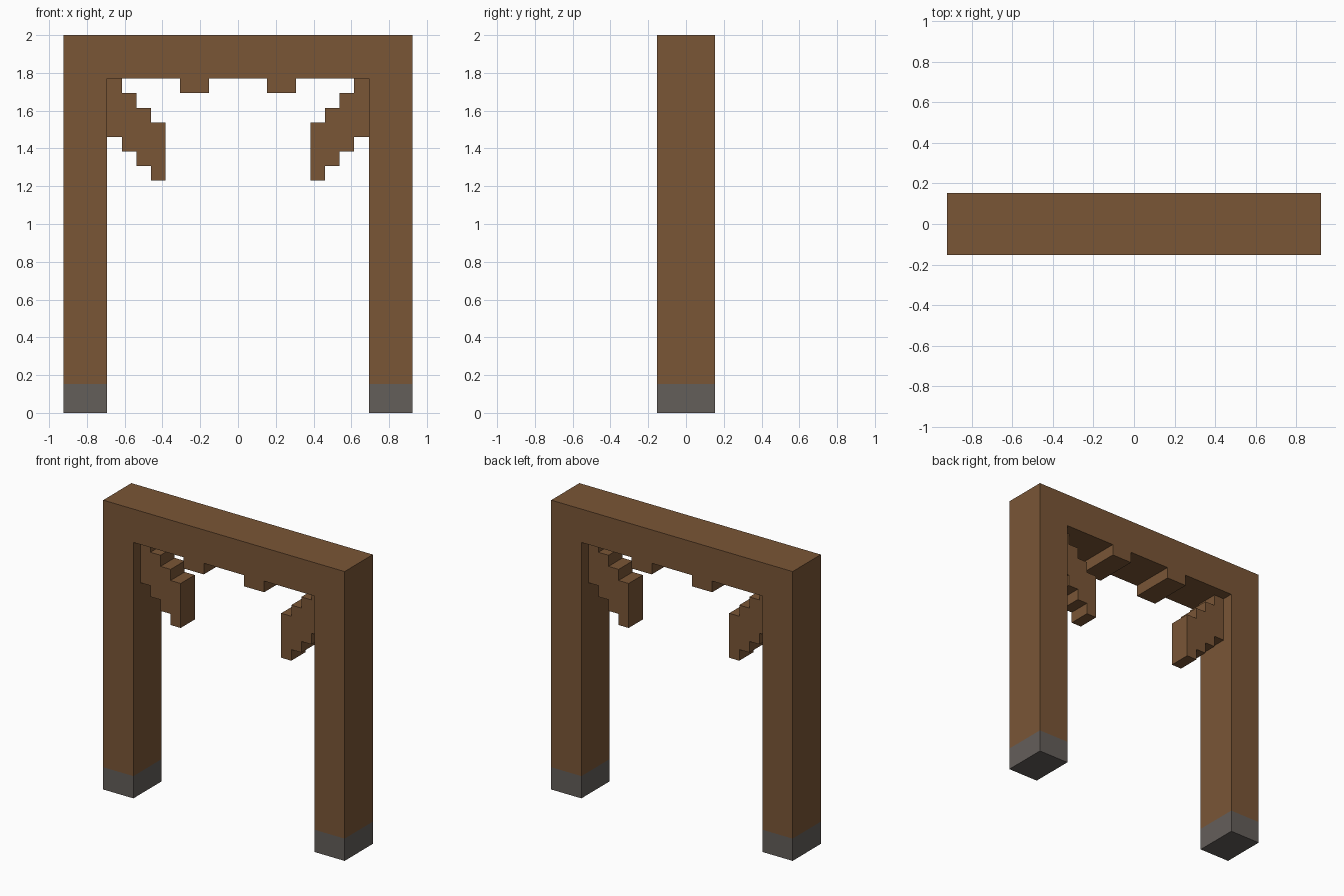
import bpy
import bmesh

U = 1 / 13  # block unit

cube = bpy.data.objects.get("Cube")
if cube:
    bpy.data.objects.remove(cube, do_unlink=True)


def material(name, rgb):
    mat = bpy.data.materials.new(name)
    mat.use_nodes = True
    colour = (*rgb, 1)
    mat.diffuse_color = colour
    bsdf = mat.node_tree.nodes["Principled BSDF"]
    bsdf.inputs["Base Color"].default_value = colour
    bsdf.inputs["Roughness"].default_value = 0.9
    return mat


wood = material("brown wood", (0.195, 0.093, 0.037))
stone = material("grey stone", (0.127, 0.112, 0.102))


def extrude_outline(name, outline, half_depth, mat):
    """Extrude an x-z outline, in block units, evenly along y."""
    bm = bmesh.new()
    face = bm.faces.new([bm.verts.new((x * U, -half_depth * U, z * U)) for x, z in outline])
    moved = bmesh.ops.extrude_face_region(bm, geom=[face])["geom"]
    verts = [g for g in moved if isinstance(g, bmesh.types.BMVert)]
    bmesh.ops.translate(bm, verts=verts, vec=(0, 2 * half_depth * U, 0))
    bmesh.ops.recalc_face_normals(bm, faces=bm.faces)
    mesh = bpy.data.meshes.new(name)
    bm.to_mesh(mesh)
    bm.free()
    mesh.materials.append(mat)
    obj = bpy.data.objects.new(name, mesh)
    bpy.context.collection.objects.link(obj)
    return obj


def mirrored(outline, side):
    return [(side * x, z) for x, z in outline]


# Gate frame: two posts, lintel and the two notched teeth beneath it
half = [(12, 26), (12, 2), (9, 2), (9, 23), (4, 23), (4, 22), (2, 22), (2, 23)]
extrude_outline("gate_frame", half + mirrored(half[::-1], -1), 2, wood)

# Stepped bracket outline: upper stairs going inward, lower stairs coming back
bracket = []
for i in range(4):
    bracket += [(9 - i, 23 - i), (8 - i, 23 - i)]
for i in reversed(range(4)):
    bracket += [(8 - i, 19 - i), (9 - i, 19 - i)]

foot = [(9, 0), (12, 0), (12, 2), (9, 2)]

for side, label in ((1, "left"), (-1, "right")):
    extrude_outline(label + "_bracket", mirrored(bracket, side), 1, wood)
    extrude_outline(label + "_stone_foot", mirrored(foot, side), 2, stone)
